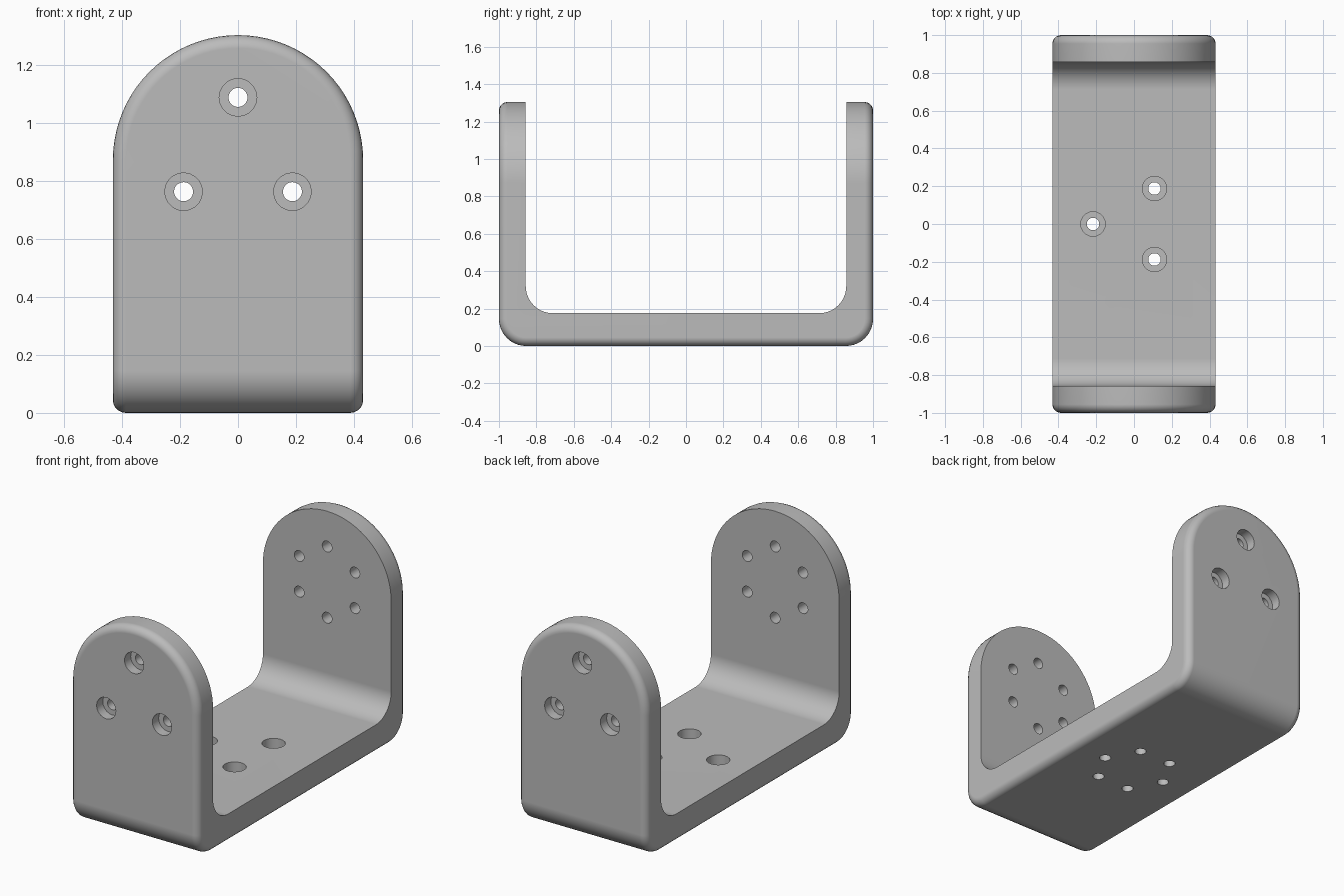
import bpy, bmesh, math
from mathutils import Matrix, Vector

cube = bpy.data.objects.get("Cube")
if cube:
    bpy.data.objects.remove(cube, do_unlink=True)

HALF_WIDTH, HALF_LENGTH = 0.432, 1.0
ARCH_Z = 0.872            # centre of the rounded arm ends
ARM_INNER = 0.857         # inner face of each arm
FLOOR_TOP = 0.175
CORNER = 0.145            # bend radius, inside and out
EDGE = 0.045              # rounding of the outer rim
RING, HOLE_R, BORE_R = 0.217, 0.033, 0.065

metal = bpy.data.materials.new("plain grey")
metal.use_nodes = True
grey = (0.5, 0.5, 0.5, 1)
metal.diffuse_color = grey
metal.node_tree.nodes["Principled BSDF"].inputs["Base Color"].default_value = grey


def make_object(name, bm):
    bmesh.ops.recalc_face_normals(bm, faces=bm.faces)
    mesh = bpy.data.meshes.new(name)
    bm.to_mesh(mesh)
    bm.free()
    obj = bpy.data.objects.new(name, mesh)
    bpy.context.collection.objects.link(obj)
    mesh.materials.append(metal)
    return obj


def prism(points, sweep):
    bm = bmesh.new()
    face = bm.faces.new([bm.verts.new(p) for p in points])
    out = bmesh.ops.extrude_face_region(bm, geom=[face])
    verts = [v for v in out["geom"] if isinstance(v, bmesh.types.BMVert)]
    bmesh.ops.translate(bm, verts=verts, vec=sweep)
    bmesh.ops.recalc_face_normals(bm, faces=bm.faces)
    return bm


def round_edges(bm, edges, radius, segments):
    bmesh.ops.bevel(bm, geom=edges, offset=radius, offset_type='OFFSET',
                    segments=segments, profile=0.5, affect='EDGES')


def bottom_cross_edges(bm, z):
    return [e for e in bm.edges
            if all(abs(v.co.z - z) < 1e-4 for v in e.verts)
            and abs(e.verts[0].co.y - e.verts[1].co.y) < 1e-4]


def add_cylinder(bm, radius, start, end):
    start, end = Vector(start), Vector(end)
    axis = end - start
    turn = axis.to_track_quat('Z', 'Y').to_matrix().to_4x4()
    bmesh.ops.create_cone(bm, cap_ends=True, segments=20, radius1=radius,
                          radius2=radius, depth=axis.length,
                          matrix=Matrix.Translation((start + end) / 2) @ turn)


def ring_points(first_angle):
    for k in range(3):
        a = math.radians(first_angle + 120 * k)
        yield RING * math.cos(a), RING * math.sin(a)


def carve(obj, cutter):
    cutter.hide_render = True
    mod = obj.modifiers.new("carve", 'BOOLEAN')
    mod.operation, mod.solver, mod.object = 'DIFFERENCE', 'EXACT', cutter
    bpy.context.view_layer.objects.active = obj
    bpy.ops.object.modifier_apply(modifier=mod.name)
    bpy.data.objects.remove(cutter, do_unlink=True)


# Outer block with arched top, bent lower corners and rounded rim
steps = 40
outline = [(-HALF_WIDTH, -HALF_LENGTH, 0), (HALF_WIDTH, -HALF_LENGTH, 0)]
for i in range(steps + 1):
    a = math.pi * i / steps
    outline.append((HALF_WIDTH * math.cos(a), -HALF_LENGTH,
                    ARCH_Z + HALF_WIDTH * math.sin(a)))
bm = prism(outline, (0, 2 * HALF_LENGTH, 0))
round_edges(bm, bottom_cross_edges(bm, 0), CORNER, 10)
rim = [e for e in bm.edges if e.calc_face_angle(0) > math.radians(40)]
round_edges(bm, rim, EDGE, 5)
bracket = make_object("u_bracket", bm)

# Channel between the arms
bm = prism([(-1, -ARM_INNER, FLOOR_TOP), (-1, ARM_INNER, FLOOR_TOP),
            (-1, ARM_INNER, 2), (-1, -ARM_INNER, 2)], (2, 0, 0))
round_edges(bm, bottom_cross_edges(bm, FLOOR_TOP), CORNER, 10)
carve(bracket, make_object("channel_cutter", bm))

# Screw holes: three counterbored through holes and three blind ones per plate
bores, holes = bmesh.new(), bmesh.new()
for side in (-1, 1):
    for x, h in ring_points(90):
        z = ARCH_Z + h
        add_cylinder(bores, BORE_R, (x, side * 1.1, z), (x, side * 0.94, z))
        add_cylinder(holes, HOLE_R, (x, side * 1.1, z), (x, side * 0.8, z))
    for x, h in ring_points(30):
        z = ARCH_Z + h
        add_cylinder(holes, HOLE_R, (x, side * 0.8, z), (x, side * 0.93, z))
for x, y in ring_points(60):
    add_cylinder(bores, BORE_R, (x, y, 0.25), (x, y, 0.08))
    add_cylinder(holes, HOLE_R, (x, y, 0.25), (x, y, -0.1))
for x, y in ring_points(0):
    add_cylinder(holes, HOLE_R, (x, y, -0.1), (x, y, 0.08))
carve(bracket, make_object("counterbore_cutter", bores))
carve(bracket, make_object("hole_cutter", holes))

# Smooth bends, crisp edges
bpy.ops.object.select_all(action='DESELECT')
bracket.select_set(True)
bpy.context.view_layer.objects.active = bracket
bpy.ops.object.shade_smooth_by_angle(angle=math.radians(35))
weighted = bracket.modifiers.new("even_shading", 'WEIGHTED_NORMAL')
weighted.keep_sharp = True
